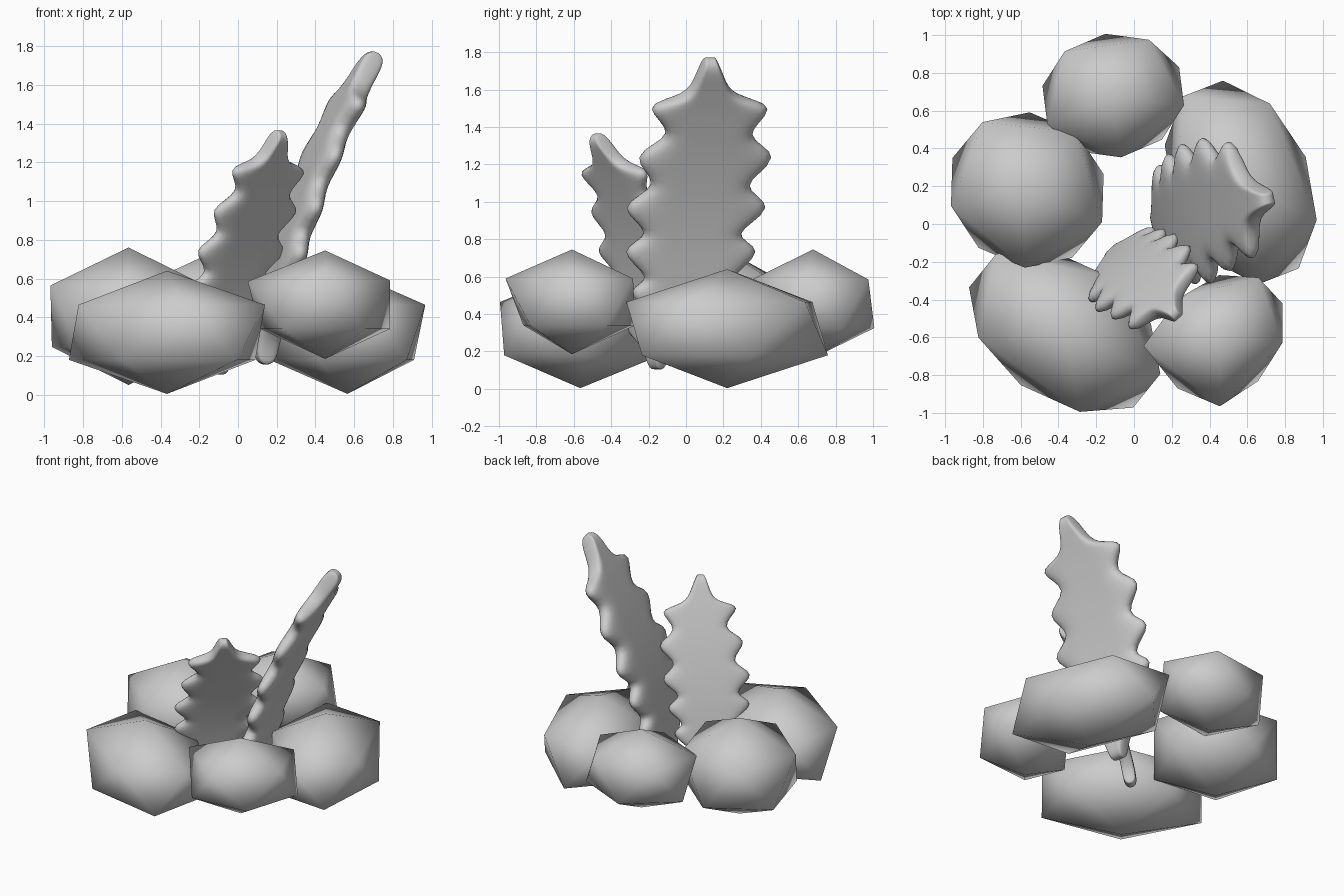
import bpy, bmesh
from math import cos, sin, radians
from mathutils import Matrix, Vector

if "Cube" in bpy.data.objects:
    bpy.data.objects.remove(bpy.data.objects["Cube"])


def finish(name, bm):
    bmesh.ops.recalc_face_normals(bm, faces=bm.faces)
    for f in bm.faces:
        f.smooth = True
    me = bpy.data.meshes.new(name)
    bm.to_mesh(me)
    bm.free()
    ob = bpy.data.objects.new(name, me)
    bpy.context.collection.objects.link(ob)
    return ob


def rock(name, center, h, a, b, pulls=()):
    """Stretched icosahedron: a, b are the horizontal ring axes, h the half height."""
    bm = bmesh.new()
    bmesh.ops.create_icosphere(bm, subdivisions=1, radius=1)
    k = 0.894
    m = Matrix(((a[0] / k, b[0] / k, 0, center[0]),
                (a[1] / k, b[1] / k, 0, center[1]),
                (0, 0, h, center[2]),
                (0, 0, 0, 1)))
    bmesh.ops.transform(bm, matrix=m, verts=bm.verts)
    for pull in pulls:  # drag the nearest corner to a new place
        p = Vector(pull)
        min(bm.verts, key=lambda v: (v.co - p).length).co = p
    return finish(name, bm)


# Leaf outline: (height, half width), alternating lobes and notches
OUTLINE = [(0, .05), (.14, .07), (.24, .2), (.36, .38), (.43, .17), (.57, .46),
           (.67, .17), (.80, .50), (.93, .17), (1.07, .48), (1.20, .14),
           (1.34, .42), (1.40, .13), (1.51, .08), (1.62, .03)]
COLS = (-1, -.6, 0, .6, 1)


def leaf(name, base, scale, heading):
    """Serrated leaf that arches over towards the heading angle."""
    c, s = cos(radians(heading)), sin(radians(heading))
    bm = bmesh.new()
    rows = []
    for z, w in OUTLINE:
        row = []
        for u in COLS:
            lobe = abs(u) == 1 and w > .3
            zz = z + (.03 if lobe else 0)
            lean = .12 * zz + .155 * zz * zz
            side = u * w if abs(u) == 1 else max(-.1, min(.1, u * w))
            side += .05 * max(0, 1 - abs(zz - 1.2) / .5)  # slight sway
            p = Vector((lean * c - side * s, lean * s + side * c, zz))
            row.append(bm.verts.new(Vector(base) + scale * p))
        rows.append(row)
    for r0, r1 in zip(rows, rows[1:]):
        for i in range(len(COLS) - 1):
            bm.faces.new((r0[i], r0[i + 1], r1[i + 1], r1[i]))
    ob = finish(name, bm)
    sol = ob.modifiers.new("thickness", 'SOLIDIFY')
    sol.thickness = .11 * scale
    sol.offset = 0
    sub = ob.modifiers.new("smooth", 'SUBSURF')
    sub.levels = sub.render_levels = 2
    return ob


# Ring of stones
rock("left_rock", (-.565, .18, .405), .355, (.396, -.17), (.142, .377))
rock("front_left_rock", (-.367, -.565, .322), .318, (.506, -.229), (.08, .377))
rock("back_rock", (-.11, .68, .455), .29, (.19, .295), (-.332, .15))
rock("right_rock", (.565, .22, .322), .318, (.402, -.198), (.032, .502))
rock("front_right_rock", (.45, -.61, .465), .28, (.335, -.02), (.11, .35),
     pulls=((.05, -.645, .585), (.23, -.87, .34), (.455, -.965, .59)))

# Two leaves growing from the middle
leaf("large_leaf", (.135, .0, .15), 1.0, 12)
leaf("small_leaf", (-.1, -.15, .1), .78, -47)
